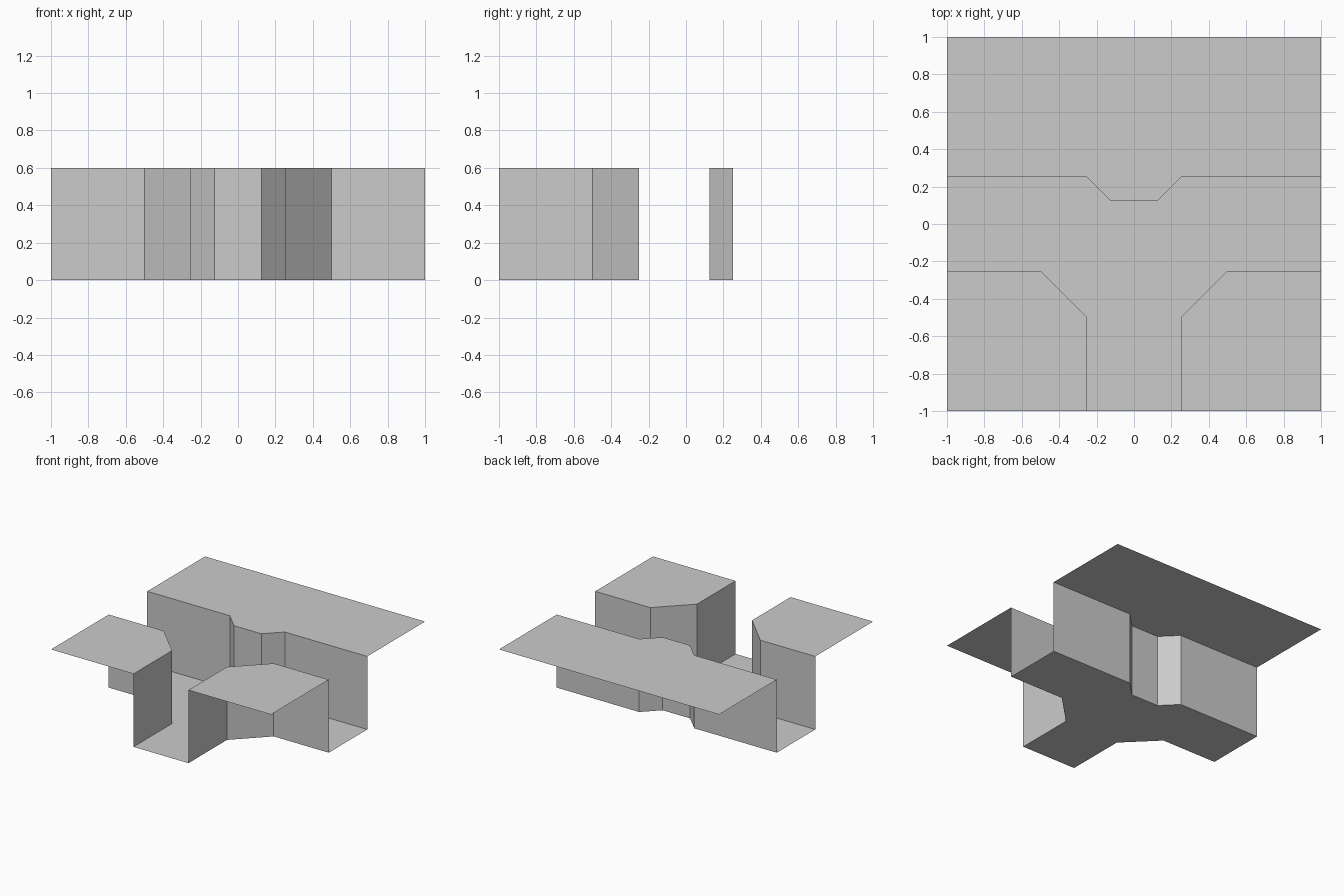
import bpy, bmesh

if "Cube" in bpy.data.objects:
    bpy.data.objects.remove(bpy.data.objects["Cube"])

H = 0.6                      # trench depth
Q, E, S = 0.25, 0.125, 0.5   # half width, notch, chamfer start

back_edge = [(-1, Q), (-Q, Q), (-E, E), (E, E), (Q, Q), (1, Q)]
right_edge = [(1, -Q), (S, -Q), (Q, -S), (Q, -1)]
left_edge = [(-x, y) for x, y in reversed(right_edge)]


def make_object(name, bm):
    mesh = bpy.data.meshes.new(name)
    bm.to_mesh(mesh)
    bm.free()
    obj = bpy.data.objects.new(name, mesh)
    bpy.context.collection.objects.link(obj)
    return obj


def flat(bm, outline, z):
    face = bm.faces.new([bm.verts.new((x, y, z)) for x, y in outline])
    face.normal_update()
    if face.normal.z < 0:
        face.normal_flip()


def bank(name, edge, corners):
    """Upper ledge closed by outer corners, with a wall dropping from its inner edge."""
    bm = bmesh.new()
    flat(bm, edge + corners, H)
    bm.verts.ensure_lookup_table()
    top = bm.verts[:len(edge)]
    low = [bm.verts.new((x, y, 0)) for x, y in edge]
    # edges run clockwise round the floor, so walls face the trench
    for i in range(len(edge) - 1):
        bm.faces.new((top[i], top[i + 1], low[i + 1], low[i]))
    bm.normal_update()
    return make_object(name, bm)


# Raised ledges with their trench walls
bank("back_bank", back_edge, [(1, 1), (-1, 1)])
bank("right_bank", right_edge, [(1, -1)])
bank("left_bank", left_edge, [(-1, -1)])

# T-shaped trench floor
bm = bmesh.new()
flat(bm, back_edge + right_edge + left_edge, 0)
make_object("trench_floor", bm)
